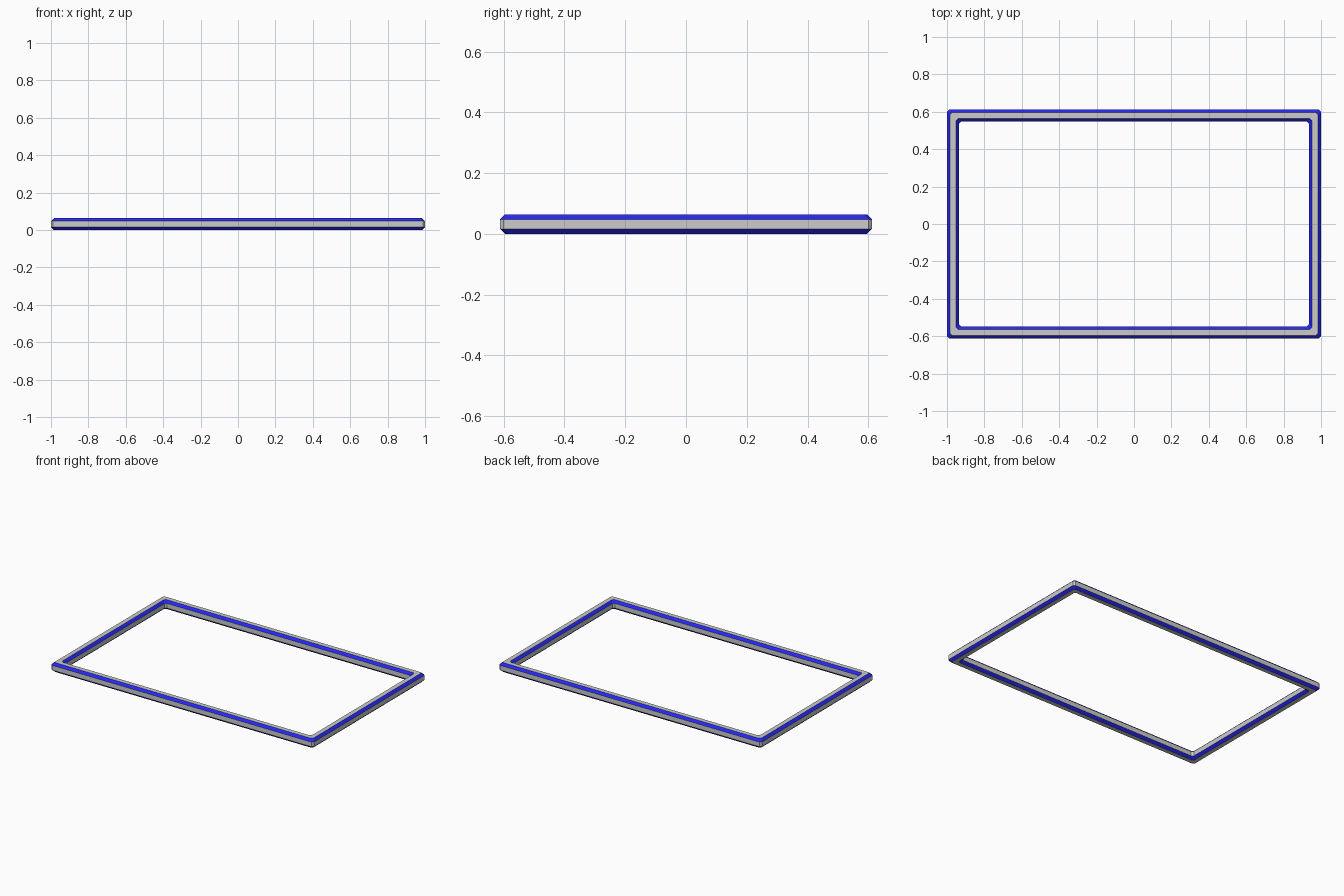
import bpy, bmesh

if "Cube" in bpy.data.objects:
    bpy.data.objects.remove(bpy.data.objects["Cube"])

X, Y = 1.0, 0.612        # outer half sizes
W, C = 0.064, 0.016      # bar thickness, edge chamfer
CLIP = 0.012             # small clip at the frame corners

# octagonal bar section: (inset from outer edge, height)
section = [(0, C), (0, W - C), (C, W), (W - C, W),
           (W, W - C), (W, C), (W - C, 0), (C, 0)]


def ring(inset):
    """Rectangle with slightly clipped corners, counter-clockwise."""
    x, y = X - inset, Y - inset
    return [(x, -y + CLIP), (x, y - CLIP), (x - CLIP, y), (-x + CLIP, y),
            (-x, y - CLIP), (-x, -y + CLIP), (-x + CLIP, -y), (x - CLIP, -y)]


# rectangular frame swept from the section
bm = bmesh.new()
loops = [[bm.verts.new((x, y, z)) for x, y in ring(d)] for d, z in section]
for i in range(8):
    a, b = loops[i], loops[(i + 1) % 8]
    for j in range(8):
        k = (j + 1) % 8
        f = bm.faces.new((a[j], a[k], b[k], b[j]))
        f.material_index = i % 2      # sloped faces are the blue trim
bmesh.ops.recalc_face_normals(bm, faces=bm.faces)

mesh = bpy.data.meshes.new("rectangular_frame")
bm.to_mesh(mesh)
bm.free()
frame = bpy.data.objects.new("rectangular_frame", mesh)
bpy.context.collection.objects.link(frame)

# grey body and blue chamfers
for name, color in (("grey_body", (0.6, 0.6, 0.6, 1)), ("blue_trim", (0.02, 0.02, 0.9, 1))):
    mat = bpy.data.materials.new(name)
    mat.diffuse_color = color
    mat.use_nodes = True
    mat.node_tree.nodes["Principled BSDF"].inputs["Base Color"].default_value = mat.diffuse_color
    mesh.materials.append(mat)
